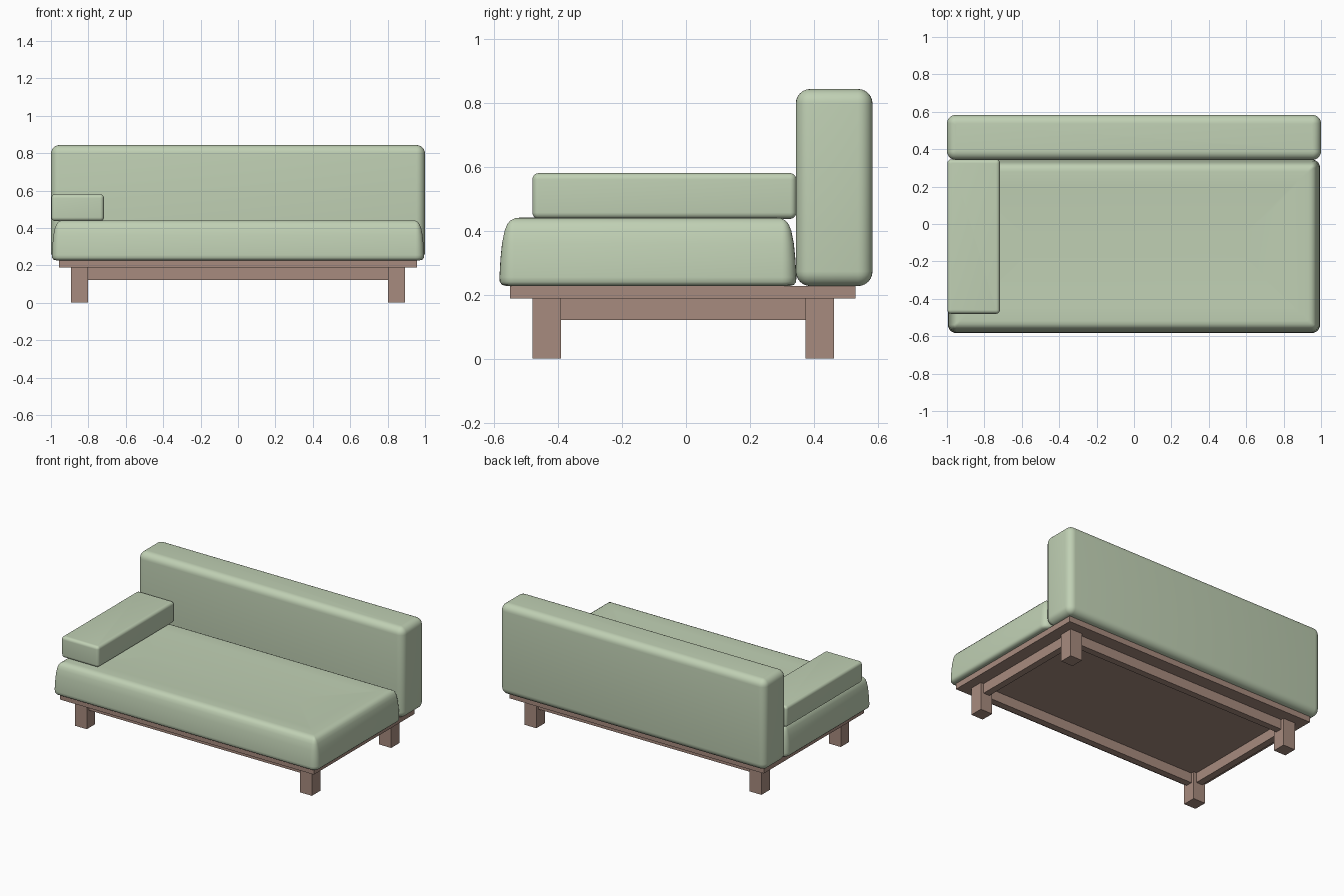
import bpy, bmesh, math

if "Cube" in bpy.data.objects:
    bpy.data.objects.remove(bpy.data.objects["Cube"])


def material(name, rgb):
    m = bpy.data.materials.new(name)
    m.diffuse_color = (*rgb, 1)
    m.use_nodes = True
    m.node_tree.nodes["Principled BSDF"].inputs["Base Color"].default_value = m.diffuse_color
    return m


GREEN = material("sage_fabric", (0.527, 0.631, 0.456))
WOOD = material("brown_wood", (0.386, 0.258, 0.209))


def add_object(name, bm, mat):
    bmesh.ops.recalc_face_normals(bm, faces=bm.faces)
    mesh = bpy.data.meshes.new(name)
    bm.to_mesh(mesh)
    bm.free()
    mesh.materials.append(mat)
    ob = bpy.data.objects.new(name, mesh)
    bpy.context.collection.objects.link(ob)
    return ob


def box(name, x0, x1, y0, y1, z0, z1, mat=WOOD):
    bm = bmesh.new()
    bmesh.ops.create_cube(bm, size=1)
    for v in bm.verts:
        v.co = ((x0 + x1) / 2 + v.co.x * (x1 - x0),
                (y0 + y1) / 2 + v.co.y * (y1 - y0),
                (z0 + z1) / 2 + v.co.z * (z1 - z0))
    return add_object(name, bm, mat)


def cushion(name, x0, x1, y0, y1, radius, profile, steps=6):
    """Stack rounded rectangles, each given as (inset, height)."""
    bm = bmesh.new()
    cx, cy = (x0 + x1) / 2, (y0 + y1) / 2
    rings = []
    for inset, z in profile:
        r = max(radius - inset, 0.008)
        hx, hy = (x1 - x0) / 2 - inset - r, (y1 - y0) / 2 - inset - r
        ring = []
        for q, (sx, sy) in enumerate(((1, 1), (-1, 1), (-1, -1), (1, -1))):
            for i in range(steps + 1):
                a = math.pi / 2 * (q + i / steps)
                ring.append(bm.verts.new((cx + sx * hx + r * math.cos(a),
                                          cy + sy * hy + r * math.sin(a), z)))
        rings.append(ring)
    for low, high in zip(rings, rings[1:]):
        n = len(low)
        for i in range(n):
            j = (i + 1) % n
            bm.faces.new((low[i], low[j], high[j], high[i]))
    bm.faces.new(rings[0])
    bm.faces.new(rings[-1])
    ob = add_object(name, bm, GREEN)
    for p in ob.data.polygons:
        p.use_smooth = True
    return ob


def rounded(z0, z1, r, steps=6):
    """Profile of a block with rounded lower and upper edges."""
    arc = [(r * (1 - math.sin(a)), r * (1 - math.cos(a)))
           for a in (math.pi / 2 * i / steps for i in range(steps + 1))]
    return ([(i, z0 + h) for i, h in arc]
            + [(i, z1 - h) for i, h in reversed(arc)])


# Upholstery: seat with soft tapered sides and a shallow dish on top
seat_profile = [(0.022, 0.227), (0.008, 0.231), (0.001, 0.24), (0, 0.255),
                (0.003, 0.31), (0.008, 0.36), (0.016, 0.40), (0.024, 0.42),
                (0.034, 0.432), (0.048, 0.439), (0.065, 0.441),
                (0.14, 0.438), (0.26, 0.434), (0.40, 0.432)]
cushion("seat_cushion", -0.995, 0.995, -0.583, 0.345, 0.045, seat_profile)
cushion("back_cushion", -1, 1, 0.343, 0.583, 0.046, rounded(0.227, 0.843, 0.046))
cushion("armrest_cushion", -0.998, -0.717, -0.48, 0.345, 0.02,
        rounded(0.437, 0.58, 0.02))

# Wooden platform
box("platform", -0.957, 0.957, -0.55, 0.53, 0.188, 0.228)

# Legs and the side rails between them
for side, s in (("left", -1), ("right", 1)):
    xa, xb = sorted((s * 0.803, s * 0.893))
    box("front_leg_" + side, xa, xb, -0.48, -0.39, 0, 0.188)
    box("rear_leg_" + side, xa, xb, 0.373, 0.463, 0, 0.188)
    xm = s * 0.848
    box("side_rail_" + side, xm - 0.023, xm + 0.023, -0.39, 0.373, 0.121, 0.188)

# Long rails
for name, y in (("front_rail", -0.435), ("rear_rail", 0.418)):
    box(name, -0.803, 0.803, y - 0.023, y + 0.023, 0.121, 0.188)
